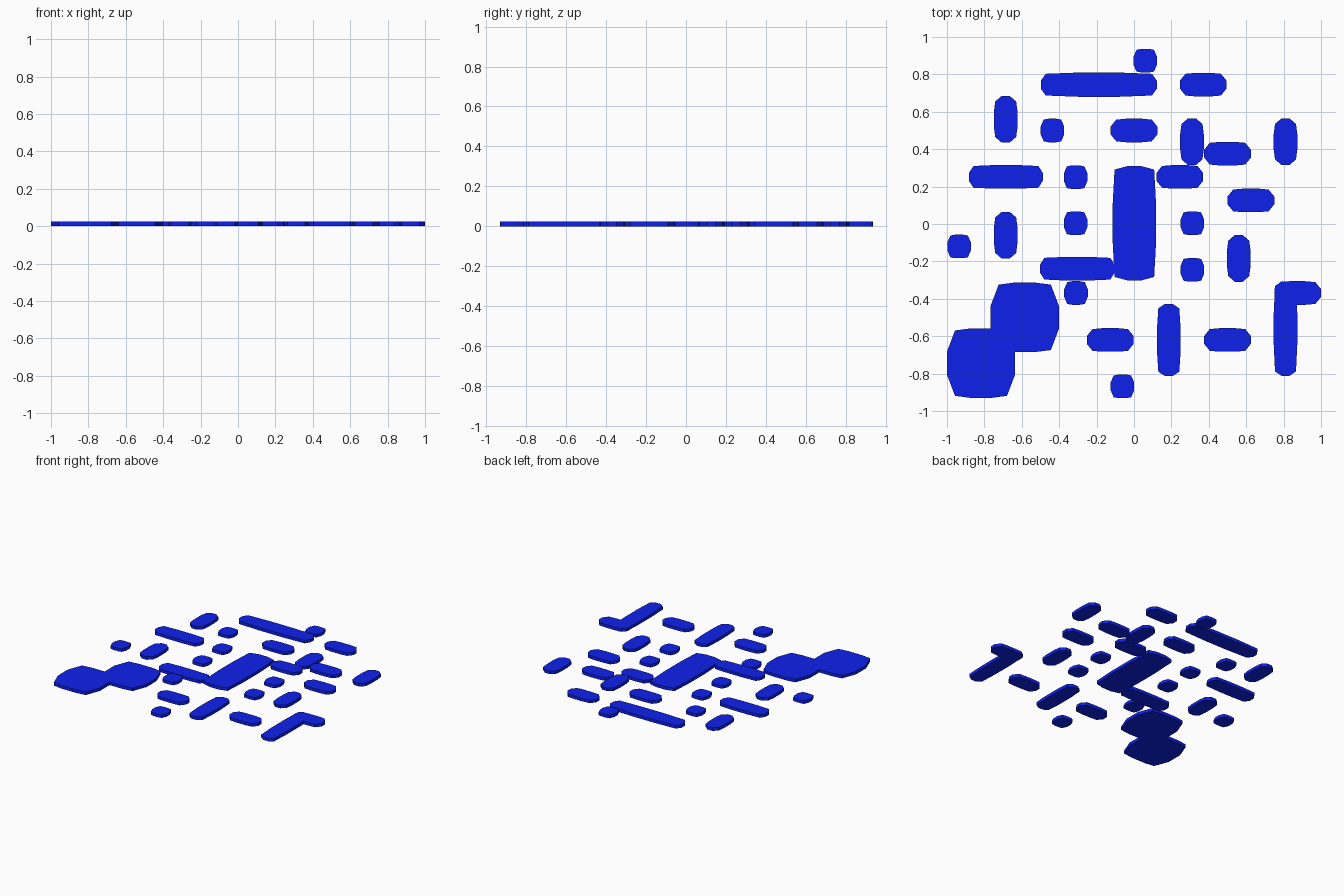
import bpy, bmesh

if "Cube" in bpy.data.objects:
    bpy.data.objects.remove(bpy.data.objects["Cube"])

THICK = 0.024
blue = bpy.data.materials.new("blue")
blue.diffuse_color = (0.0045, 0.015, 0.84, 1)
blue.use_nodes = True
blue.node_tree.nodes["Principled BSDF"].inputs["Base Color"].default_value = blue.diffuse_color


def slab(name, cx, cy, w, h, ix, iy):
    """Flat twelve-sided pad: middle third of each side bulges, corners inset."""
    a, b = w / 2, h / 2
    quarter = [(a, b / 3), (a - ix, b - iy), (a / 3, b)]
    flip = quarter[::-1]
    pts = quarter + [(-x, y) for x, y in flip]
    pts += [(-x, -y) for x, y in quarter] + [(x, -y) for x, y in flip]
    bm = bmesh.new()
    base = bm.faces.new([bm.verts.new((x, y, 0)) for x, y in pts])
    res = bmesh.ops.extrude_face_region(bm, geom=[base])
    top = [v for v in res["geom"] if isinstance(v, bmesh.types.BMVert)]
    bmesh.ops.translate(bm, verts=top, vec=(0, 0, THICK))
    bmesh.ops.recalc_face_normals(bm, faces=bm.faces)
    me = bpy.data.meshes.new(name)
    bm.to_mesh(me)
    bm.free()
    me.materials.append(blue)
    ob = bpy.data.objects.new(name, me)
    ob.location = (cx, cy, 0)
    bpy.context.collection.objects.link(ob)


U = 0.126  # grid module

# Single-module dots
for x, y in [(0.06, 0.873), (-0.436, 0.5), (-0.312, 0.25), (-0.312, 0.004),
             (0.312, 0.004), (-0.935, -0.12), (0.312, -0.245),
             (-0.31, -0.369), (-0.062, -0.868)]:
    slab("dot", x, y, U, U, 0.016, 0.005)

# Two-module bars lying along x
for x, y in [(0.37, 0.745), (0, 0.5), (0.5, 0.376), (0.245, 0.252),
             (0.625, 0.126), (-0.127, -0.62), (0.5, -0.62), (0.875, -0.369)]:
    slab("short_bar_x", x, y, 0.25, U, 0.03, 0.005)

# Two-module bars lying along y
for x, y in [(-0.686, 0.56), (0.31, 0.44), (0.81, 0.44),
             (-0.686, -0.06), (0.56, -0.184)]:
    slab("short_bar_y", x, y, U, 0.25, 0.007, 0.03)

# Long bars
slab("top_bar", -0.188, 0.745, 0.62, 0.13, 0.026, 0.007)
slab("left_bar", -0.685, 0.252, 0.395, U, 0.024, 0.005)
slab("inner_bar", -0.303, -0.239, 0.4, U, 0.024, 0.005)
slab("lower_bar", 0.186, -0.62, U, 0.385, 0.007, 0.023)
slab("right_bar", 0.81, -0.56, U, 0.505, 0.007, 0.024)

# Wide centre block and the two large pads
slab("centre_block", 0.002, 0.004, 0.232, 0.61, 0.01, 0.018)
slab("inner_pad", -0.584, -0.499, 0.365, 0.37, 0.043, 0.01)
slab("corner_pad", -0.818, -0.744, 0.364, 0.37, 0.043, 0.01)
